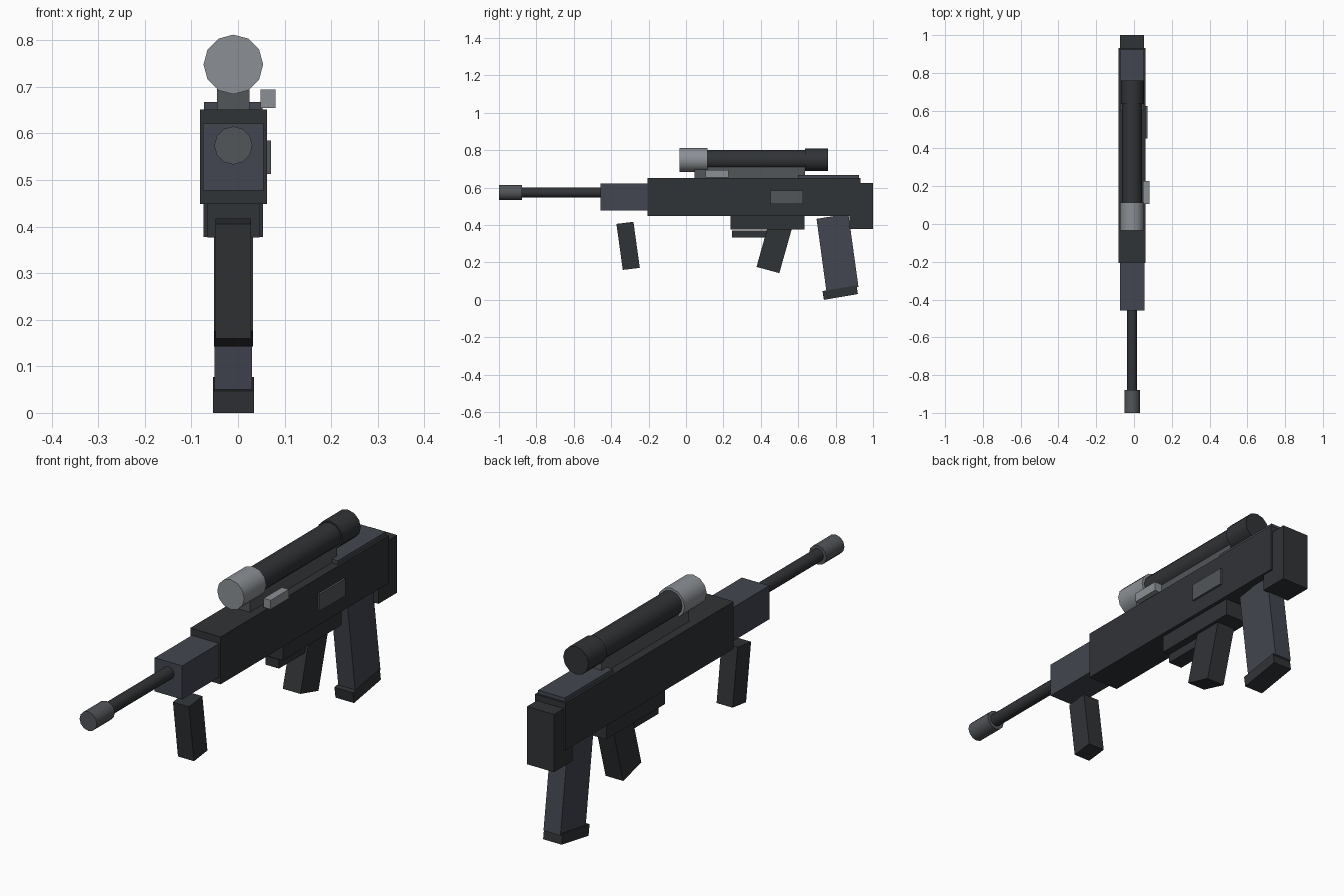
import bpy, bmesh, math

if "Cube" in bpy.data.objects:
    bpy.data.objects.remove(bpy.data.objects["Cube"])

CX = -0.01  # centre plane of the body


def material(name, r, g, b):
    m = bpy.data.materials.new(name)
    m.diffuse_color = (r, g, b, 1)
    m.use_nodes = True
    m.node_tree.nodes["Principled BSDF"].inputs["Base Color"].default_value = m.diffuse_color
    return m


DARK = material("dark_steel", 0.030, 0.033, 0.037)
BLUE = material("blue_grey", 0.055, 0.061, 0.080)
MID = material("mid_grey", 0.085, 0.092, 0.100)
LIGHT = material("light_grey", 0.26, 0.28, 0.30)


def prism(name, pts, half, mat, cx=CX):
    """Side profile (y, z) extruded across x."""
    bm = bmesh.new()
    face = bm.faces.new([bm.verts.new((cx - half, y, z)) for y, z in pts])
    ext = bmesh.ops.extrude_face_region(bm, geom=[face])
    moved = [v for v in ext["geom"] if isinstance(v, bmesh.types.BMVert)]
    bmesh.ops.translate(bm, verts=moved, vec=(2 * half, 0, 0))
    bmesh.ops.recalc_face_normals(bm, faces=bm.faces)
    me = bpy.data.meshes.new(name)
    bm.to_mesh(me)
    bm.free()
    me.materials.append(mat)
    ob = bpy.data.objects.new(name, me)
    bpy.context.collection.objects.link(ob)
    return ob


def box(name, y0, y1, z0, z1, half, mat, cx=CX):
    return prism(name, [(y0, z0), (y1, z0), (y1, z1), (y0, z1)], half, mat, cx)


def tube(name, y0, y1, z, r, mat):
    """Twelve-sided cylinder along y."""
    bpy.ops.mesh.primitive_cylinder_add(vertices=12, radius=r, depth=y1 - y0,
                                        location=(CX, (y0 + y1) / 2, z),
                                        rotation=(math.pi / 2, 0, 0))
    ob = bpy.context.object
    ob.name = name
    ob.data.materials.append(mat)
    bpy.ops.object.shade_smooth_by_angle(angle=math.radians(35))
    return ob


# Main body
box("receiver", -0.206, 0.933, 0.448, 0.651, 0.072, DARK)
box("handguard", -0.457, -0.2, 0.477, 0.621, 0.065, BLUE)
box("butt_pad", 0.874, 1.0, 0.378, 0.625, 0.064, DARK)
box("cheek_rest", 0.60, 0.925, 0.64, 0.667, 0.063, BLUE)
box("trigger_housing", 0.238, 0.634, 0.376, 0.455, 0.056, DARK)
box("trigger_guard", 0.246, 0.47, 0.332, 0.370, 0.032, DARK)

# Barrel
tube("barrel", -0.90, -0.44, 0.574, 0.027, DARK)
tube("muzzle", -1.0, -0.878, 0.574, 0.041, MID)

# Scope
box("scope_mount", 0.045, 0.635, 0.645, 0.712, 0.035, MID)
tube("scope_tube", 0.10, 0.65, 0.748, 0.053, DARK)
tube("scope_objective", -0.035, 0.115, 0.748, 0.064, LIGHT)
tube("scope_eyepiece", 0.635, 0.76, 0.748, 0.060, DARK)

# Right side details
box("charging_handle", 0.105, 0.228, 0.655, 0.694, 0.0165, LIGHT, cx=0.0645)
box("ejection_port", 0.452, 0.626, 0.513, 0.585, 0.008, MID, cx=0.063)

# Tilted grips and magazine
prism("front_grip", [(-0.372, 0.406), (-0.281, 0.417), (-0.247, 0.171),
                     (-0.338, 0.160)], 0.038, DARK)
prism("pistol_grip", [(0.445, 0.420), (0.568, 0.388), (0.499, 0.143),
                      (0.377, 0.176)], 0.042, DARK)
prism("magazine", [(0.698, 0.433), (0.868, 0.460), (0.922, 0.070),
                   (0.751, 0.043)], 0.040, BLUE)
prism("magazine_base", [(0.730, 0.047), (0.912, 0.077), (0.919, 0.031),
                        (0.737, 0.0)], 0.044, DARK)
